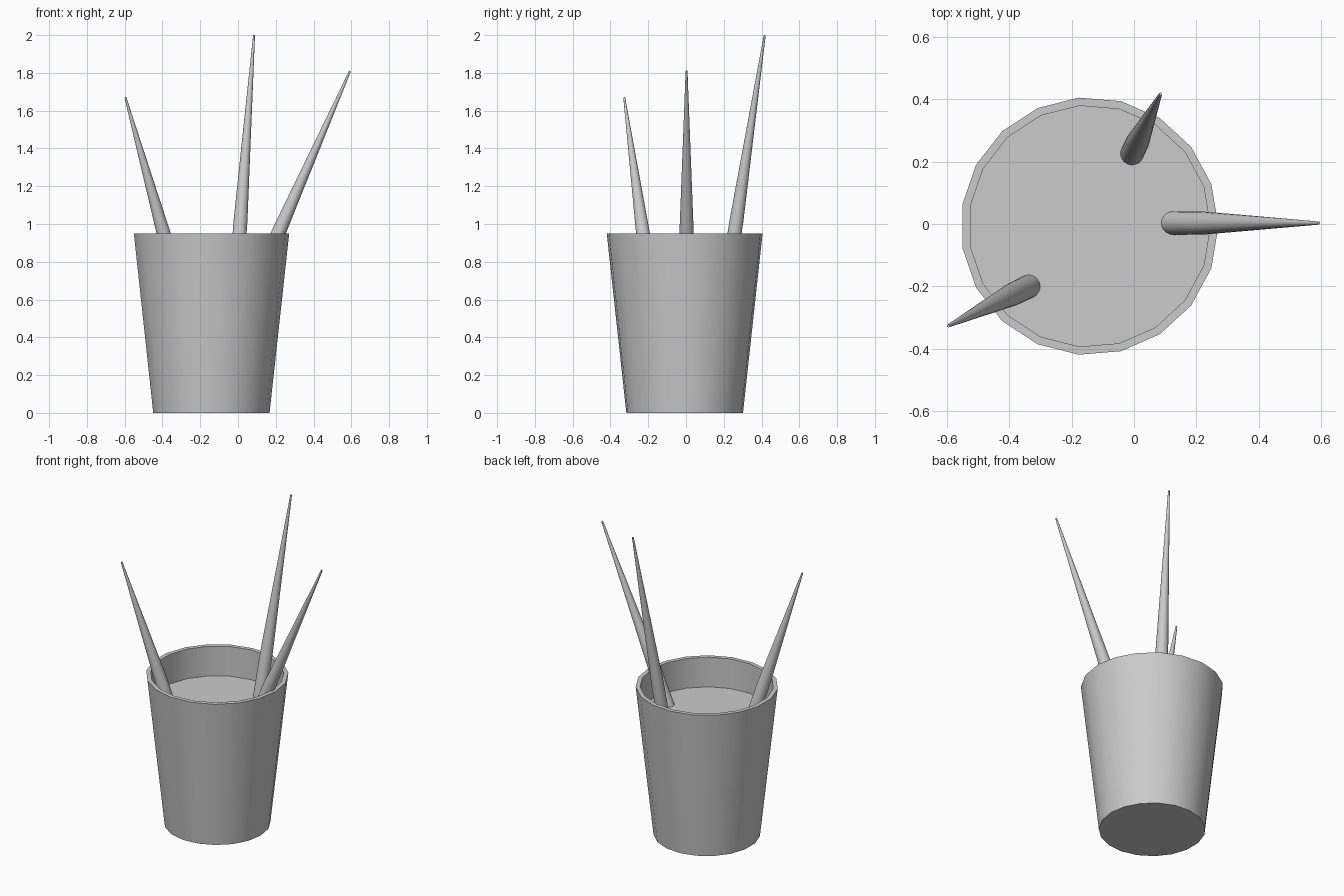
import bpy
import math
from mathutils import Vector

cube = bpy.data.objects.get("Cube")
if cube:
    bpy.data.objects.remove(cube, do_unlink=True)

grey = bpy.data.materials.new("light_grey")
grey.use_nodes = True
colour = (0.6, 0.6, 0.6, 1)
grey.diffuse_color = colour
grey.node_tree.nodes["Principled BSDF"].inputs["Base Color"].default_value = colour


def lathe(name, profile, sides):
    """Turn (radius, height) points round z and cap both ends."""
    verts, faces = [], []
    for r, z in profile:
        for i in range(sides):
            a = 2 * math.pi * i / sides
            verts.append((r * math.cos(a), r * math.sin(a), z))
    for k in range(len(profile) - 1):
        for i in range(sides):
            j = (i + 1) % sides
            low, high = k * sides, (k + 1) * sides
            faces.append((low + i, low + j, high + j, high + i))
    faces.append(tuple(reversed(range(sides))))
    last = (len(profile) - 1) * sides
    faces.append(tuple(range(last, last + sides)))

    mesh = bpy.data.meshes.new(name)
    mesh.from_pydata(verts, [], faces)
    mesh.materials.append(grey)
    obj = bpy.data.objects.new(name, mesh)
    bpy.context.collection.objects.link(obj)
    bpy.ops.object.select_all(action="DESELECT")
    obj.select_set(True)
    bpy.context.view_layer.objects.active = obj
    bpy.ops.object.shade_smooth_by_angle(angle=math.radians(30))
    return obj


def spike(name, base, tip):
    """Slender shaft, nearly even at the foot and tapering to a fine tip."""
    base, tip = Vector(base), Vector(tip)
    axis = tip - base
    length = axis.length
    profile = [(0.038, 0), (0.037, 0.22 * length), (0.005, length)]
    obj = lathe(name, profile, 20)
    obj.location = base
    obj.rotation_mode = "QUATERNION"
    obj.rotation_quaternion = axis.to_track_quat("Z", "Y")


# Tapered pot with a thin rim and a shallow recess on top
pot = lathe("pot", [(0.31, 0), (0.414, 0.95), (0.388, 0.95), (0.388, 0.76)], 19)
pot.location = (-0.143, -0.007, 0)

# Three leaning spikes rising from the recess
spike("left_spike", (0.12, 0.003, 0.74), (0.593, 0.003, 1.81))
spike("back_spike", (-0.007, 0.225, 0.74), (0.085, 0.417, 2.0))
spike("right_spike", (-0.335, -0.199, 0.74), (-0.596, -0.327, 1.67))
